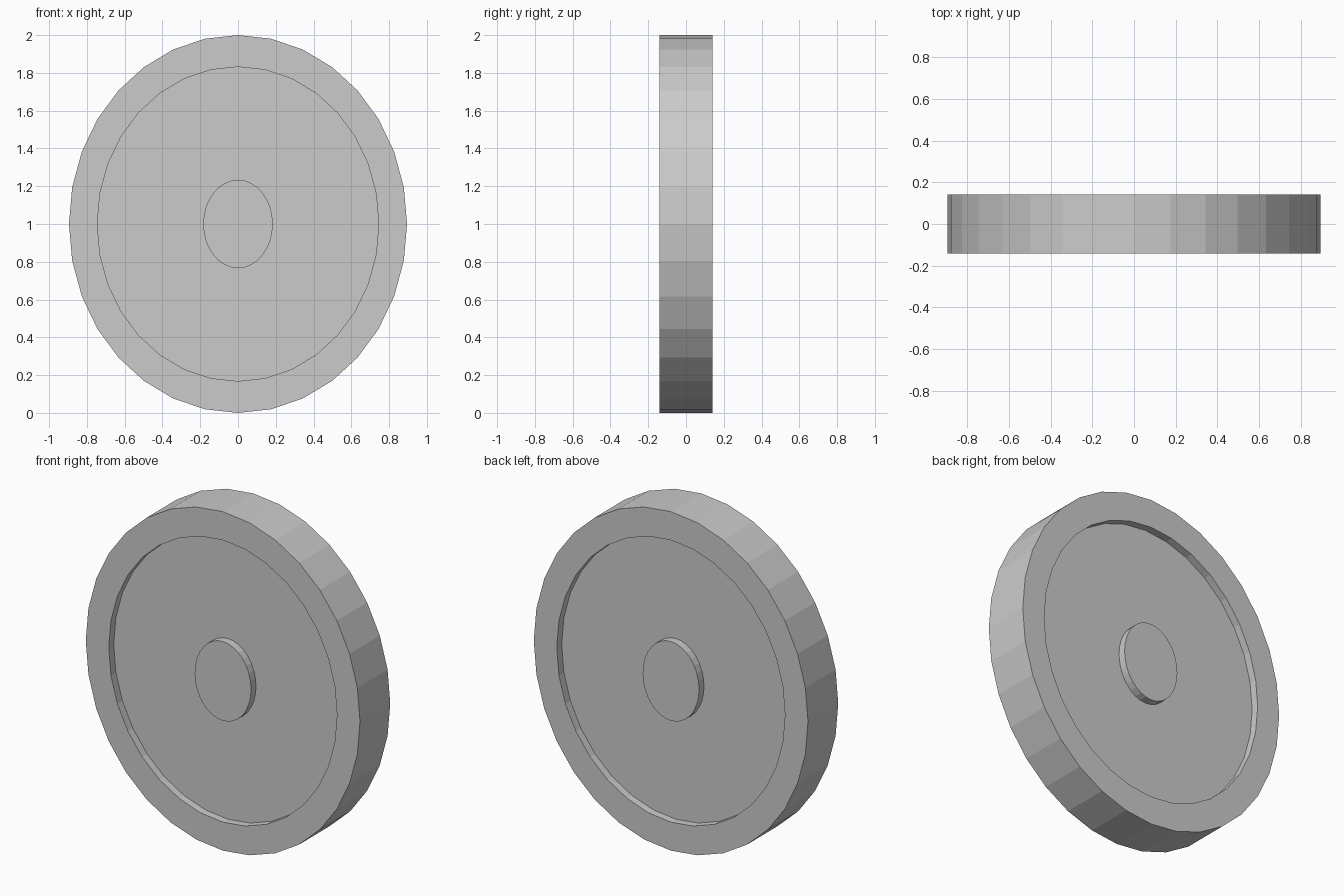
import bpy, bmesh
from math import sin, cos, tau

if "Cube" in bpy.data.objects:
    bpy.data.objects.remove(bpy.data.objects["Cube"])

SIDES = 32
HALF = 0.141      # half thickness of the rim
WEB = 0.095       # half thickness of the recessed disc

# (x radius, z radius, y) loops from front hub cap, over the rim
front = [(0.184, 0.234, -HALF), (0.184, 0.234, -WEB),
         (0.745, 0.832, -WEB), (0.745, 0.832, -HALF),
         (0.895, 1.0, -HALF)]
# the back mirrors the front
profile = front + [(rx, rz, -y) for rx, rz, y in reversed(front)]

bm = bmesh.new()


def ring(rx, rz, y):
    return [bm.verts.new((rx * sin(tau * i / SIDES), y, 1 + rz * cos(tau * i / SIDES)))
            for i in range(SIDES)]


rings = [ring(*p) for p in profile]

# walls between neighbouring loops
for a, b in zip(rings, rings[1:]):
    for i in range(SIDES):
        j = (i + 1) % SIDES
        bm.faces.new((a[i], a[j], b[j], b[i]))

# hub caps
bm.faces.new(rings[0])
bm.faces.new(rings[-1])
bmesh.ops.recalc_face_normals(bm, faces=bm.faces)

# oval wheel with raised rim and hub
mesh = bpy.data.meshes.new("wheel")
bm.to_mesh(mesh)
bm.free()
wheel = bpy.data.objects.new("wheel", mesh)
bpy.context.collection.objects.link(wheel)
